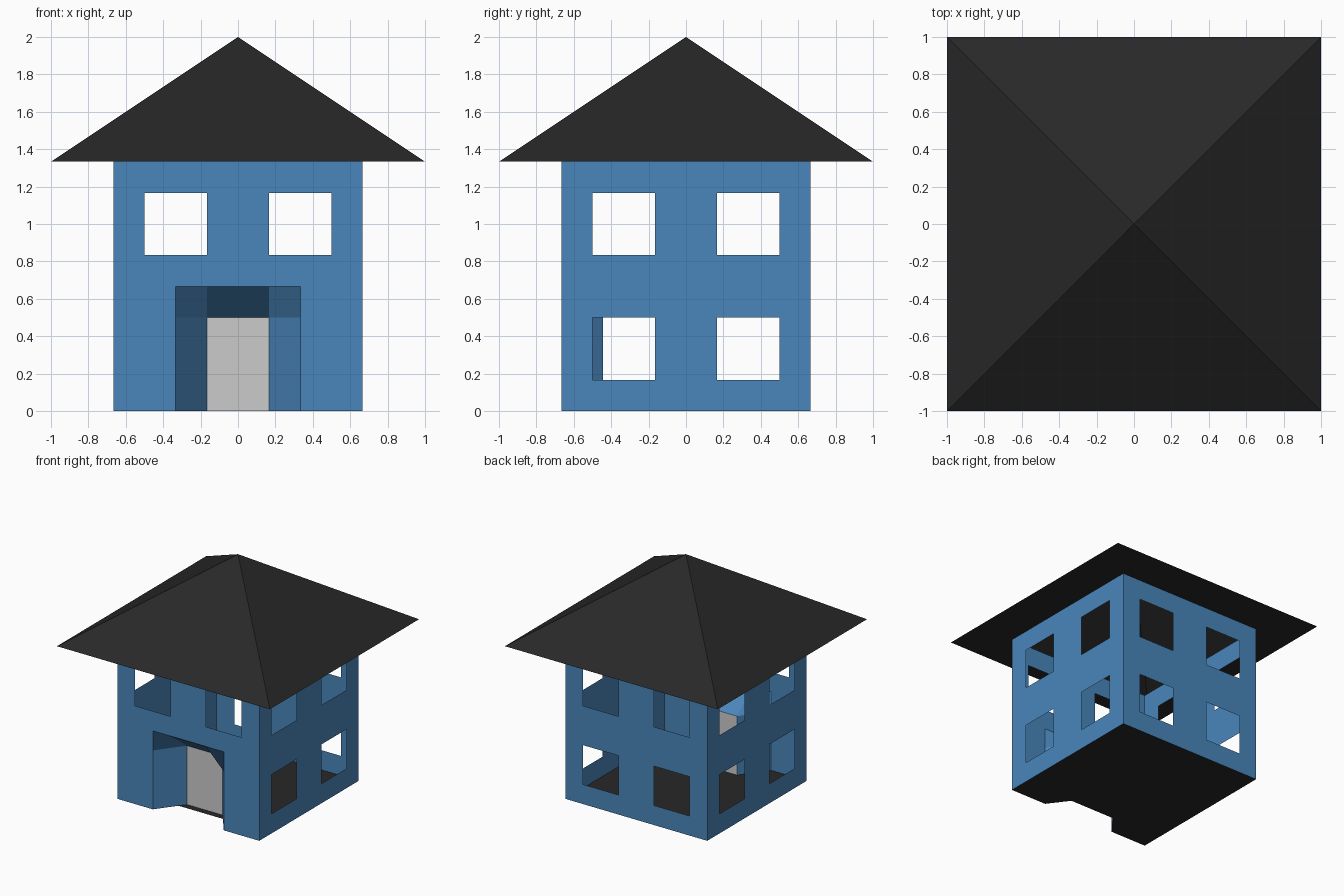
import bpy
import bmesh
from mathutils import Matrix, Vector
from math import pi

if "Cube" in bpy.data.objects:
    bpy.data.objects.remove(bpy.data.objects["Cube"])

U = 1 / 6          # the whole house sits on a 1/6 unit grid
W, H = 4, 8        # wall half-width and height in grid units
DOOR_Y = -4 * U + 2 / 9


def material(name, rgb):
    m = bpy.data.materials.new(name)
    m.diffuse_color = (*rgb, 1)
    m.use_nodes = True
    m.node_tree.nodes["Principled BSDF"].inputs["Base Color"].default_value = m.diffuse_color
    return m


def build(name, faces, mat=None):
    """Make an object from a list of faces (each a list of points)."""
    bm = bmesh.new()
    for pts in faces:
        bm.faces.new([bm.verts.new(p) for p in pts])
    bmesh.ops.remove_doubles(bm, verts=bm.verts, dist=1e-4)
    me = bpy.data.meshes.new(name)
    bm.to_mesh(me)
    bm.free()
    ob = bpy.data.objects.new(name, me)
    bpy.context.collection.objects.link(ob)
    if mat:
        me.materials.append(mat)
    return ob


blue = material("wall_blue", (0.068, 0.24, 0.5))
black = material("roof_black", (0.021, 0.021, 0.021))

# Walls: thin panels made of grid cells, leaving out the openings
UPPER = [(-3, -1, 5, 7), (1, 3, 5, 7)]
LOWER = [(-3, -1, 1, 3), (1, 3, 1, 3)]
DOORWAY = [(-2, 2, 0, 4)]


def wall(name, openings, turn):
    rot = Matrix.Rotation(turn, 3, 'Z')
    faces = []
    for i in range(-W, W):
        for k in range(H):
            if any(a <= i < b and c <= k < d for a, b, c, d in openings):
                continue
            cell = [(i, k), (i + 1, k), (i + 1, k + 1), (i, k + 1)]
            faces.append([rot @ Vector((x, -W, z)) * U for x, z in cell])
    build(name, faces, blue)


wall("front_wall", UPPER + DOORWAY, 0)
for n, side in enumerate(["right", "back", "left"], 1):
    wall(side + "_wall", UPPER + LOWER, n * pi / 2)

# Porch recess: slanted sides, sloping ceiling and folded top corners
F = -W * U
recess = [[(-U, DOOR_Y, 3 * U), (U, DOOR_Y, 3 * U), (U, F, 4 * U), (-U, F, 4 * U)]]
for s in (-1, 1):
    side = [(s * 2 * U, F, 0), (s * U, DOOR_Y, 0),
            (s * U, DOOR_Y, 3 * U), (s * 2 * U, F, 3 * U)]
    corner = [(s * 2 * U, F, 3 * U), (s * U, DOOR_Y, 3 * U),
              (s * U, F, 4 * U), (s * 2 * U, F, 4 * U)]
    for pts in (side, corner):
        # keep the first point first so the corner fold stays the same
        recess.append(pts if s < 0 else [pts[0]] + pts[:0:-1])
build("porch_recess", recess, blue)

# Door
build("door", [[(-U, DOOR_Y, 0), (U, DOOR_Y, 0), (U, DOOR_Y, 3 * U), (-U, DOOR_Y, 3 * U)]])

# Floor with the porch notch, a small doorstep reaching out to y = -0.5
notch = 2 * U - U * 0.75
half = [(notch, -0.5), (2 * U, F), (-F, F), (-F, -F)]
outline = half + [(-x, y) for x, y in reversed(half)]
build("floor", [[(x, y, 0) for x, y in reversed(outline)]], black)

# Roof: four slopes over a flat eave ring
roof = []
for n in range(4):
    rot = Matrix.Rotation(n * pi / 2, 3, 'Z')
    z = H * U
    slope = [(-1, -1, z), (1, -1, z), (0, 0, 2)]
    eave = [(1, -1, z), (-1, -1, z), (F, F, z), (-F, F, z)]
    roof += [[rot @ Vector(p) for p in f] for f in (slope, eave)]
build("roof", roof, black)
